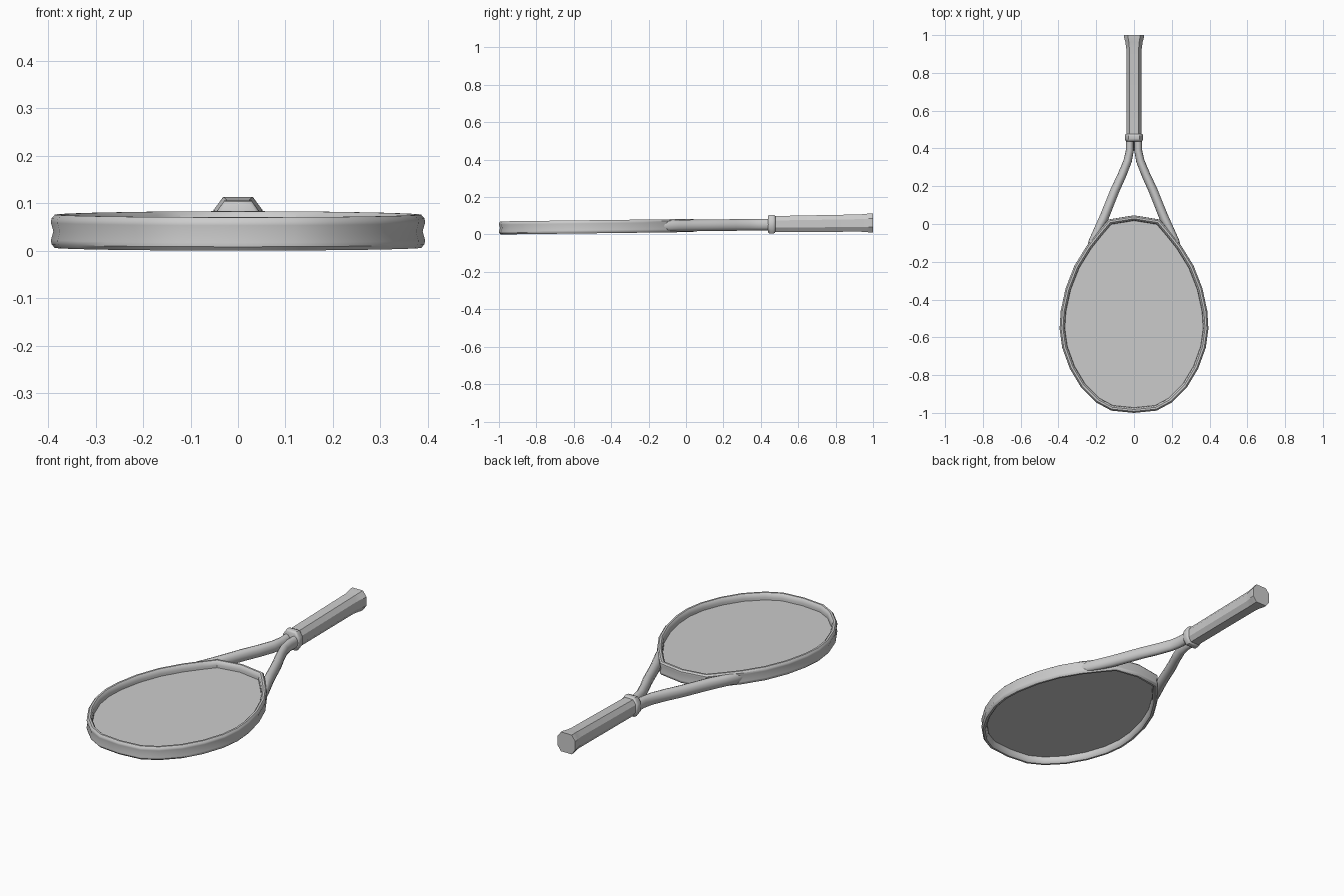
import bpy, bmesh, math
from mathutils import Vector

if "Cube" in bpy.data.objects:
    bpy.data.objects.remove(bpy.data.objects["Cube"])


def mid_z(y):
    # the whole racket rises gently towards the handle
    return 0.0475 + 0.0125 * y


def make(name, rings, closed=False, caps=True, angle=35):
    bm = bmesh.new()
    vs = [[bm.verts.new(p) for p in r] for r in rings]
    n, k = len(rings), len(rings[0])
    for i in range(n if closed else n - 1):
        a, b = vs[i], vs[(i + 1) % n]
        for j in range(k):
            bm.faces.new((a[j], a[(j + 1) % k], b[(j + 1) % k], b[j]))
    if caps and not closed:
        bm.faces.new(vs[0])
        bm.faces.new(vs[-1])
    bmesh.ops.recalc_face_normals(bm, faces=bm.faces)
    me = bpy.data.meshes.new(name)
    bm.to_mesh(me)
    bm.free()
    ob = bpy.data.objects.new(name, me)
    bpy.context.collection.objects.link(ob)
    bpy.context.view_layer.objects.active = ob
    ob.select_set(True)
    bpy.ops.object.shade_smooth_by_angle(angle=math.radians(angle))
    ob.select_set(False)
    return ob


# Head outline, right half from tip to bridge, then mirrored
half = [(0, -1), (0.12, -0.988), (0.2, -0.945), (0.28, -0.865), (0.34, -0.765),
        (0.38, -0.655), (0.394, -0.555), (0.388, -0.46), (0.362, -0.34),
        (0.315, -0.22), (0.25, -0.115), (0.19, -0.04), (0.135, 0.024), (0, 0.046)]
outline = [Vector(p) for p in half] + [Vector((-x, y)) for x, y in half[-2:0:-1]]


def inset(d):
    # mitred inward offset of the outline
    res = []
    for i, p in enumerate(outline):
        a = (p - outline[i - 1]).normalized()
        b = (outline[(i + 1) % len(outline)] - p).normalized()
        na, nb = Vector((-a.y, a.x)), Vector((-b.y, b.x))
        m = (na + nb).normalized()
        res.append(p + m * d / m.dot(na))
    return res


# Rim with a shallow groove around the outside: (inset, height)
profile = [(0.005, 0), (0.0, 0.018), (0.001, 0.027), (0.008, 0.035), (0.018, 0.035),
           (0.025, 0.028), (0.028, 0.012), (0.028, -0.012), (0.025, -0.028),
           (0.018, -0.035), (0.008, -0.035), (0.001, -0.027), (0.0, -0.018)]
loops = [(inset(d), v) for d, v in profile]
make("head_rim", [[(l[i].x, l[i].y, mid_z(l[i].y) + v) for l, v in loops]
                  for i in range(len(outline))], closed=True)

# String bed
me = bpy.data.meshes.new("string_bed")
bed = [(p.x, p.y, mid_z(p.y)) for p in inset(0.022)]
me.from_pydata(bed, [], [list(range(len(bed)))])
bpy.context.collection.objects.link(bpy.data.objects.new("string_bed", me))

# Throat arms: (x, y, half width, half height)
path = [(0.022, 0.47, 0.021, 0.031), (0.022, 0.39, 0.021, 0.031), (0.033, 0.335, 0.022, 0.031),
        (0.063, 0.26, 0.023, 0.031), (0.1, 0.18, 0.024, 0.031), (0.132, 0.1, 0.024, 0.031),
        (0.16, 0.03, 0.025, 0.031), (0.195, -0.04, 0.022, 0.03),
        (0.226, -0.095, 0.016, 0.028), (0.24, -0.125, 0.008, 0.018)]
for side, label in ((1, "right"), (-1, "left")):
    rings = []
    for i, (x, y, w, h) in enumerate(path):
        p, q = path[max(i - 1, 0)], path[min(i + 1, len(path) - 1)]
        t = Vector((q[0] - p[0], q[1] - p[1])).normalized()
        ring = []
        for k in range(12):
            a = math.tau * k / 12
            c, s = w * math.cos(a), h * math.sin(a)
            yy = y + t.x * c
            ring.append((side * (x - t.y * c), yy, mid_z(yy) + s))
        rings.append(ring)
    make("throat_arm_" + label, rings, angle=50)


def octagon(y, w, h):
    z = mid_z(y) + 0.002
    pts = [(1, .45), (.6, 1), (-.6, 1), (-1, .45), (-1, -.45), (-.6, -1), (.6, -1), (1, -.45)]
    return [(u * w, y, z + v * h) for u, v in pts]


# Octagonal grip with flared butt
make("handle", [octagon(*s) for s in [(0.45, 0.04, 0.043), (0.93, 0.041, 0.046),
                                      (0.965, 0.046, 0.049), (0.985, 0.052, 0.051),
                                      (1.0, 0.052, 0.051)]], angle=25)

# Collar at the top of the grip
make("grip_collar", [octagon(*s) for s in [(0.438, 0.04, 0.042), (0.442, 0.046, 0.048),
                                           (0.452, 0.048, 0.05), (0.466, 0.048, 0.05),
                                           (0.474, 0.046, 0.048), (0.478, 0.04, 0.042)]], angle=50)
